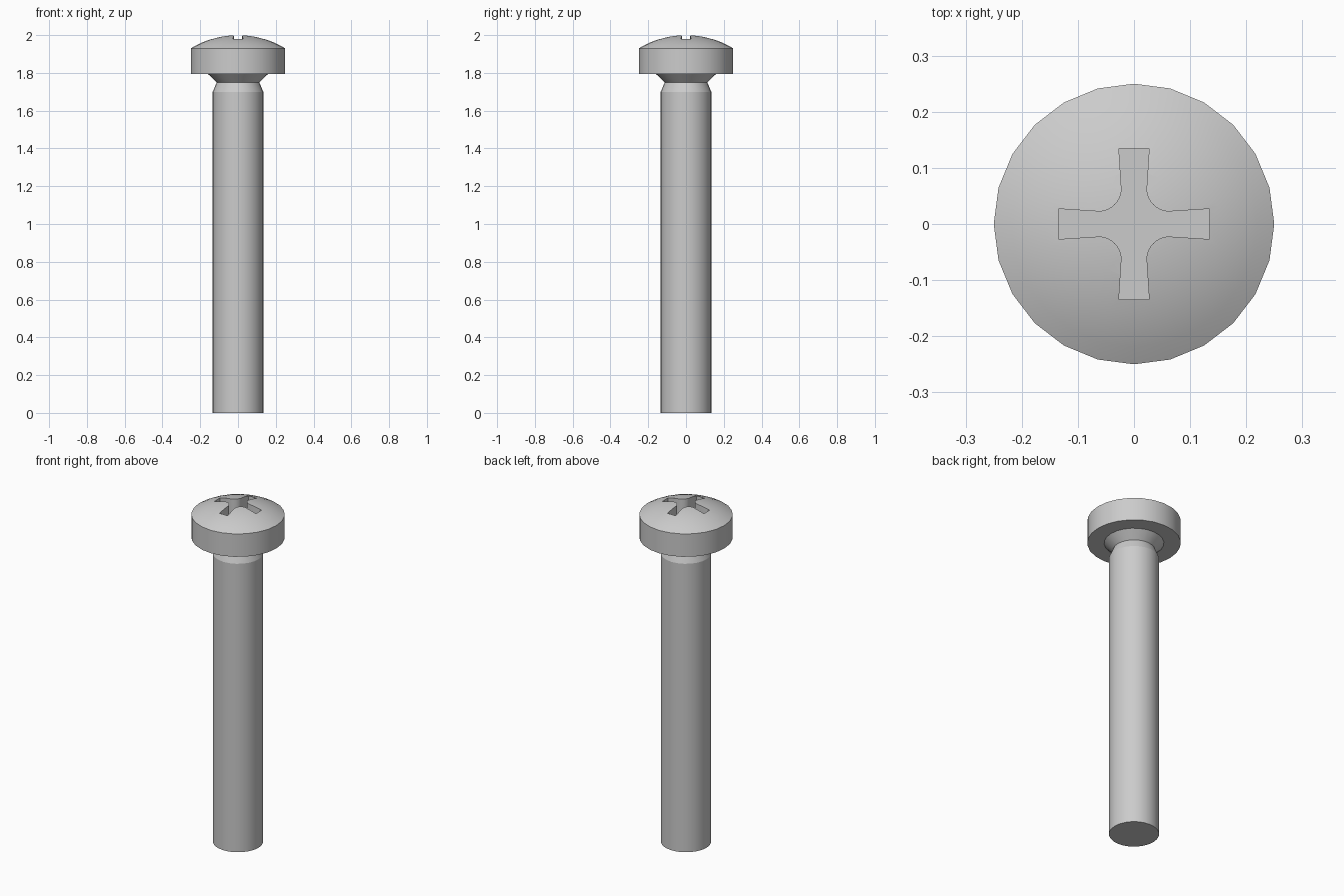
import bpy
import bmesh
from math import sin, cos, pi, radians, sqrt

SIDES = 24
HEAD_R, RIM_Z, TOP_Z = 0.25, 1.93, 2.0
NECK_R, NECK_Z = 0.113, 1.75
SHAFT_R = 0.134

cube = bpy.data.objects.get("Cube")
if cube:
    bpy.data.objects.remove(cube, do_unlink=True)

steel = bpy.data.materials.new("light grey steel")
steel.use_nodes = True
steel.diffuse_color = (0.6, 0.6, 0.6, 1)
steel.node_tree.nodes["Principled BSDF"].inputs["Base Color"].default_value = (0.6, 0.6, 0.6, 1)


def finish(bm, name):
    bmesh.ops.recalc_face_normals(bm, faces=bm.faces)
    mesh = bpy.data.meshes.new(name)
    bm.to_mesh(mesh)
    bm.free()
    mesh.materials.append(steel)
    obj = bpy.data.objects.new(name, mesh)
    bpy.context.collection.objects.link(obj)
    return obj


def lathe(name, profile):
    """Turn a (radius, height) profile around the z axis."""
    bm = bmesh.new()
    verts = [bm.verts.new((r, 0, z)) for r, z in profile]
    edges = [bm.edges.new(pair) for pair in zip(verts, verts[1:])]
    bmesh.ops.spin(bm, geom=verts + edges, cent=(0, 0, 0), axis=(0, 0, 1),
                   angle=2 * pi, steps=SIDES, use_merge=True)
    bmesh.ops.remove_doubles(bm, verts=bm.verts, dist=1e-4)
    return finish(bm, name)


def smooth(obj):
    bpy.ops.object.select_all(action='DESELECT')
    obj.select_set(True)
    bpy.context.view_layer.objects.active = obj
    bpy.ops.object.shade_smooth_by_angle(angle=radians(20))


# Domed head with a conical collar below it
rise = TOP_Z - RIM_Z
ball = (HEAD_R ** 2 + rise ** 2) / (2 * rise)
dome = [(HEAD_R * i / 8, TOP_Z - ball + sqrt(ball ** 2 - (HEAD_R * i / 8) ** 2))
        for i in range(9)]
head = lathe("screw_head", dome + [(HEAD_R, 1.795), (0.16, 1.795),
                                   (NECK_R, NECK_Z), (0, NECK_Z)])

# Cross-shaped recess: flared arms joined by rounded inner corners
quarter = [(0.135, -0.027), (0.135, 0.027)]
fillet_c, fillet_r = 0.064, 0.042
for i in range(9):
    a = radians(265 - 80 * i / 8 - 0)
    quarter.append((fillet_c + fillet_r * cos(a), fillet_c + fillet_r * sin(a)))
bm = bmesh.new()
outline = []
for k in range(4):
    c, s = cos(k * pi / 2), sin(k * pi / 2)
    outline += [bm.verts.new((c * x - s * y, s * x + c * y, 1.9)) for x, y in quarter]
floor = bm.faces.new(outline)
top = bmesh.ops.extrude_face_region(bm, geom=[floor])
bmesh.ops.translate(bm, vec=(0, 0, 0.2),
                    verts=[v for v in top["geom"] if isinstance(v, bmesh.types.BMVert)])
cutter = finish(bm, "recess_cutter")
cutter.hide_render = True

cut = head.modifiers.new("cross recess", 'BOOLEAN')
cut.operation = 'DIFFERENCE'
cut.solver = 'EXACT'
cut.object = cutter
bpy.context.view_layer.objects.active = head
bpy.ops.object.modifier_apply(modifier=cut.name)
bpy.data.objects.remove(cutter, do_unlink=True)
smooth(head)

# Plain shaft, tapered into the neck
shaft = lathe("screw_shaft", [(NECK_R, NECK_Z), (SHAFT_R, 1.7), (SHAFT_R, 0), (0, 0)])
smooth(shaft)
